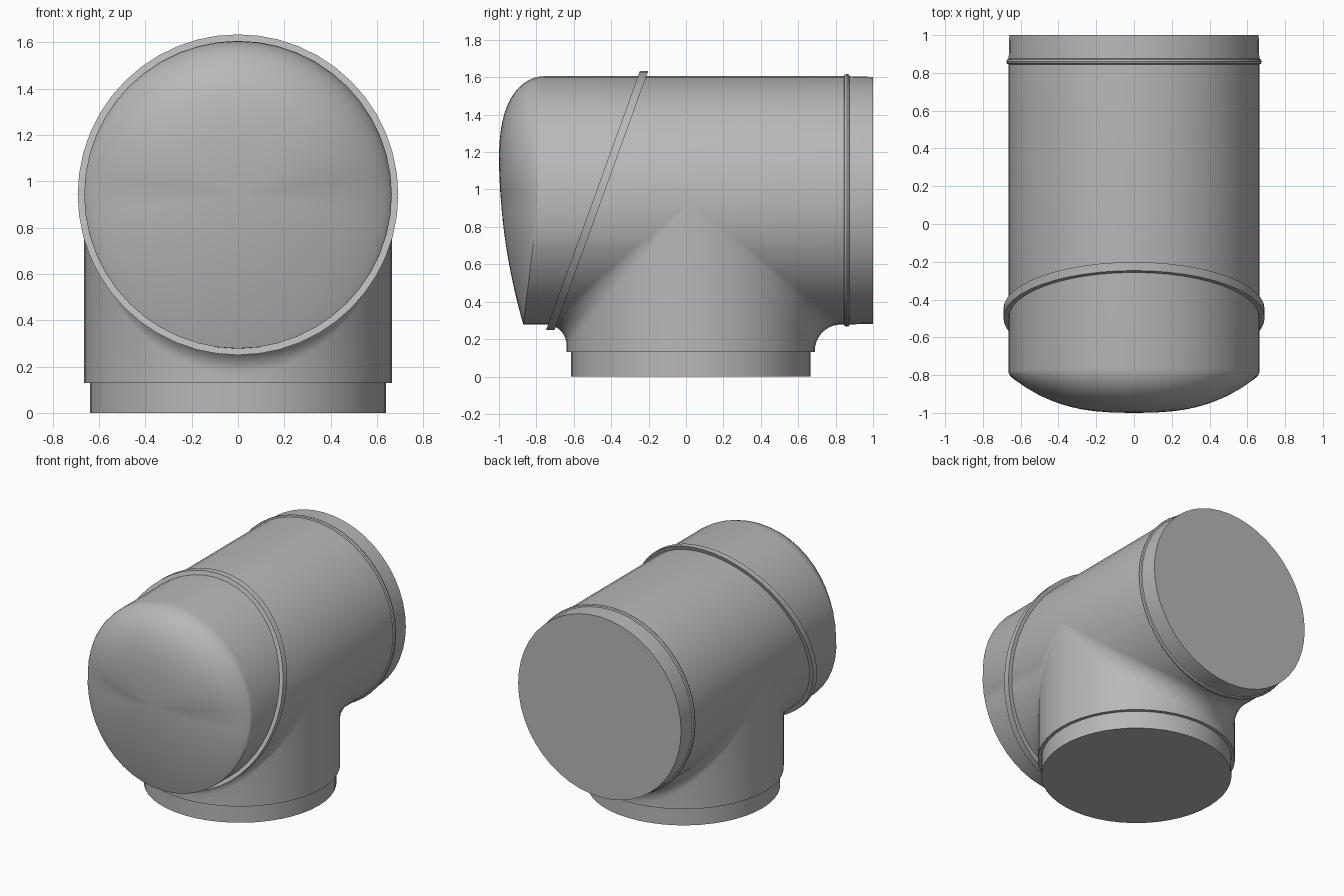
import bpy, bmesh
from math import sin, cos, pi, radians, sqrt

cube = bpy.data.objects.get("Cube")
if cube:
    bpy.data.objects.remove(cube, do_unlink=True)

SEG = 48
R = 0.664          # pipe and stem radius
AXIS_Z = 0.942     # height of the pipe axis
STEM_Y = 0.025     # stem axis position
ANGLES = [2 * pi * i / SEG for i in range(SEG)]

grey = bpy.data.materials.new("plain grey")
grey.use_nodes = True
colour = (0.48, 0.48, 0.48, 1)
grey.diffuse_color = colour
grey.node_tree.nodes["Principled BSDF"].inputs["Base Color"].default_value = colour


def loft(name, rows, cap_start=False, cap_end=False, wrap=False):
    """Skin a list of closed rings of points."""
    bm = bmesh.new()
    rings = [[bm.verts.new(p) for p in row] for row in rows]
    pairs = list(zip(rings, rings[1:]))
    if wrap:
        pairs.append((rings[-1], rings[0]))
    for a, b in pairs:
        for i in range(SEG):
            j = (i + 1) % SEG
            bm.faces.new((a[i], a[j], b[j], b[i]))
    if cap_start:
        bm.faces.new(rings[0])
    if cap_end:
        bm.faces.new(rings[-1])
    bmesh.ops.remove_doubles(bm, verts=bm.verts, dist=0.0001)
    bmesh.ops.recalc_face_normals(bm, faces=bm.faces)
    mesh = bpy.data.meshes.new(name)
    bm.to_mesh(mesh)
    bm.free()
    mesh.materials.append(grey)
    ob = bpy.data.objects.new(name, mesh)
    bpy.context.collection.objects.link(ob)
    bpy.ops.object.select_all(action='DESELECT')
    ob.select_set(True)
    bpy.context.view_layer.objects.active = ob
    bpy.ops.object.shade_smooth_by_angle(angle=radians(35))
    return ob


def pipe_ring(y, r, shear=0):
    return [(r * cos(a), y + shear * r * sin(a), AXIS_Z + r * sin(a)) for a in ANGLES]


def stem_ring(z, r):
    return [(r * cos(a), STEM_Y + r * sin(a), z) for a in ANGLES]


# Pipe with a bulging nose: round at the top, creased at the bottom
def nose_point(a, r):
    up = sin(a)
    rim = -0.788 + (0.03 if up > 0 else 0.082) * up
    bulge = (1 - r ** (2 + 2 * max(up, 0))) ** (0.75 - 0.25 * up)
    y = rim + (-0.99 - rim) * bulge - 0.05 * up * r * (1 - r)
    return (R * r * cos(a), y, AXIS_Z + R * r * up)


rows = [pipe_ring(1, R - 0.004), pipe_ring(0.86, R)]
STEPS = 18
for k in range(STEPS):
    r = sin(pi / 2 * (1 - k / STEPS))
    rows.append([nose_point(a, r) for a in ANGLES])
loft("pipe_body", rows, True, True)

# Slanted flat collar around the pipe
SLANT = 0.362
loft("slanted_collar", [pipe_ring(y, r, SLANT) for y, r in (
    (-0.497, 0.655), (-0.497, 0.692), (-0.452, 0.692), (-0.452, 0.655))], wrap=True)

# Thin rounded bead near the rear end
loft("rear_bead", [pipe_ring(0.86 + 0.016 * sin(t), R - 0.002 + 0.014 * cos(t))
                   for t in (2 * pi * k / 8 for k in range(8))], wrap=True)


# Stem rising into the pipe through a filleted junction
def fillet_point(a, t):
    s = sin(a)
    size = (0.14 if s > 0 else 0.11) * abs(s)
    side = 1 if s > 0 else -1
    y = STEM_Y + R * s + side * size * (1 - cos(t))
    z = AXIS_Z - R * abs(s) - size * (1 - sin(t))
    return (R * cos(a), y, z)


rows = [stem_ring(0.13, R)]
rows += [[fillet_point(a, pi / 2 * k / 10) for a in ANGLES] for k in range(11)]
loft("stem", rows, cap_start=True)

# Narrower plug under the stem
loft("base_plug", [stem_ring(0, 0.64), stem_ring(0.135, 0.64)], True, True)
